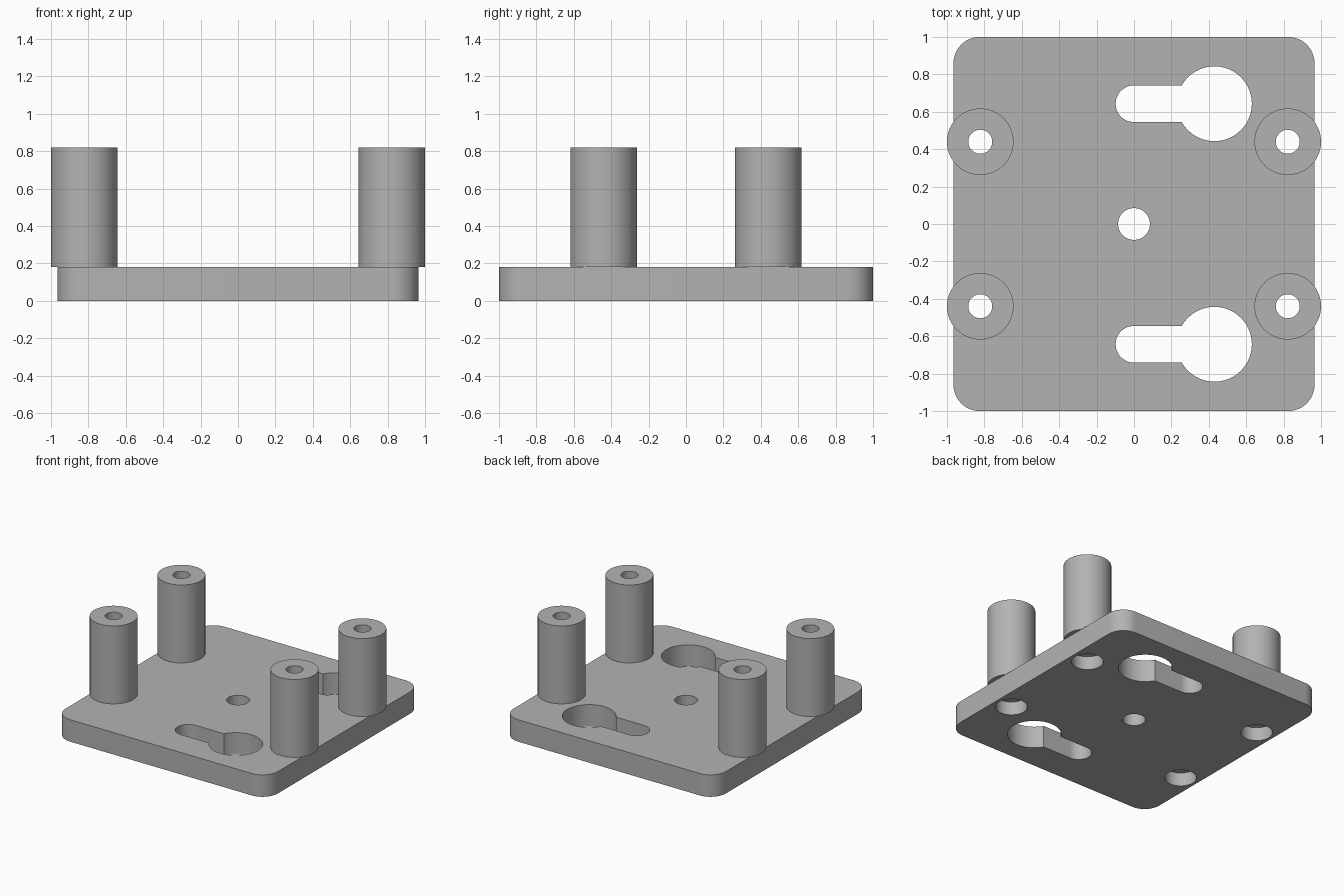
import bpy, bmesh, math

if "Cube" in bpy.data.objects:
    bpy.data.objects.remove(bpy.data.objects["Cube"], do_unlink=True)

BASE_TOP, POST_TOP = 0.18, 0.82
POST_X, POST_Y, POST_R = 0.822, 0.44, 0.178
SCREW_R, BORE_R, BORE_DEPTH = 0.064, 0.118, 0.11
KEY_X, KEY_Y, KEY_R, SLOT_R = 0.43, 0.643, 0.2, 0.098

grey = bpy.data.materials.new("mid grey")
grey.use_nodes = True
colour = (0.45, 0.45, 0.45, 1)
grey.diffuse_color = colour
grey.node_tree.nodes["Principled BSDF"].inputs["Base Color"].default_value = colour


def arc(cx, cy, r, start, end, steps):
    """Points along an arc, angles in degrees."""
    angles = [math.radians(start + (end - start) * i / steps) for i in range(steps + 1)]
    return [(cx + r * math.cos(a), cy + r * math.sin(a)) for a in angles]


def prism(name, outline, low, high):
    """Extrude a closed outline between two heights."""
    bm = bmesh.new()
    face = bm.faces.new([bm.verts.new((x, y, low)) for x, y in outline])
    top = bmesh.ops.extrude_face_region(bm, geom=[face])["geom"]
    bmesh.ops.translate(bm, vec=(0, 0, high - low),
                        verts=[v for v in top if isinstance(v, bmesh.types.BMVert)])
    bmesh.ops.recalc_face_normals(bm, faces=bm.faces)
    mesh = bpy.data.meshes.new(name)
    bm.to_mesh(mesh)
    bm.free()
    obj = bpy.data.objects.new(name, mesh)
    bpy.context.collection.objects.link(obj)
    mesh.materials.append(grey)
    return obj


def cylinder(name, x, y, r, low, high):
    return prism(name, arc(x, y, r, 0, 360, 64)[:-1], low, high)


def cut(target, cutters):
    """Subtract the cutters, apply the result and remove them."""
    for cutter in cutters:
        mod = target.modifiers.new("cut", "BOOLEAN")
        mod.operation, mod.solver, mod.object = "DIFFERENCE", "EXACT", cutter
    graph = bpy.context.evaluated_depsgraph_get()
    mesh = bpy.data.meshes.new_from_object(target.evaluated_get(graph))
    target.modifiers.clear()
    target.data = mesh
    for cutter in cutters:
        bpy.data.objects.remove(cutter, do_unlink=True)


def smooth(obj):
    bpy.ops.object.select_all(action="DESELECT")
    obj.select_set(True)
    bpy.context.view_layer.objects.active = obj
    bpy.ops.object.shade_smooth_by_angle(angle=math.radians(30))


# Rounded base plate
half_x, half_y, corner = 0.965, 1.0, 0.14
outline = []
for i, (sx, sy) in enumerate([(1, 1), (-1, 1), (-1, -1), (1, -1)]):
    outline += arc(sx * (half_x - corner), sy * (half_y - corner), corner,
                   90 * i, 90 * i + 90, 12)
plate = prism("base_plate", outline, 0, BASE_TOP)

# Centre hole and keyhole slots
cutters = [cylinder("centre_cutter", 0, 0, 0.085, -0.1, 0.3)]
for sy in (-1, 1):
    y = sy * KEY_Y
    meet = math.degrees(math.asin(SLOT_R / KEY_R))
    keyhole = arc(0, y, SLOT_R, 90, 270, 24)
    keyhole += arc(KEY_X, y, KEY_R, meet - 180, 180 - meet, 56)
    cutters.append(prism("keyhole_cutter", keyhole, -0.1, 0.3))

# Posts with screw holes, and counterbores beneath them
for sx, side in ((-1, "right"), (1, "left")):
    for sy, end in ((-1, "front"), (1, "back")):
        x, y = sx * POST_X, sy * POST_Y
        post = cylinder(f"{end}_{side}_post", x, y, POST_R, BASE_TOP, POST_TOP)
        cut(post, [cylinder("screw_cutter", x, y, SCREW_R, 0, 1)])
        smooth(post)
        cutters.append(cylinder("screw_cutter", x, y, SCREW_R, 0.05, 0.3))
        cutters.append(cylinder("bore_cutter", x, y, BORE_R, -0.1, BORE_DEPTH))

cut(plate, cutters)
smooth(plate)
